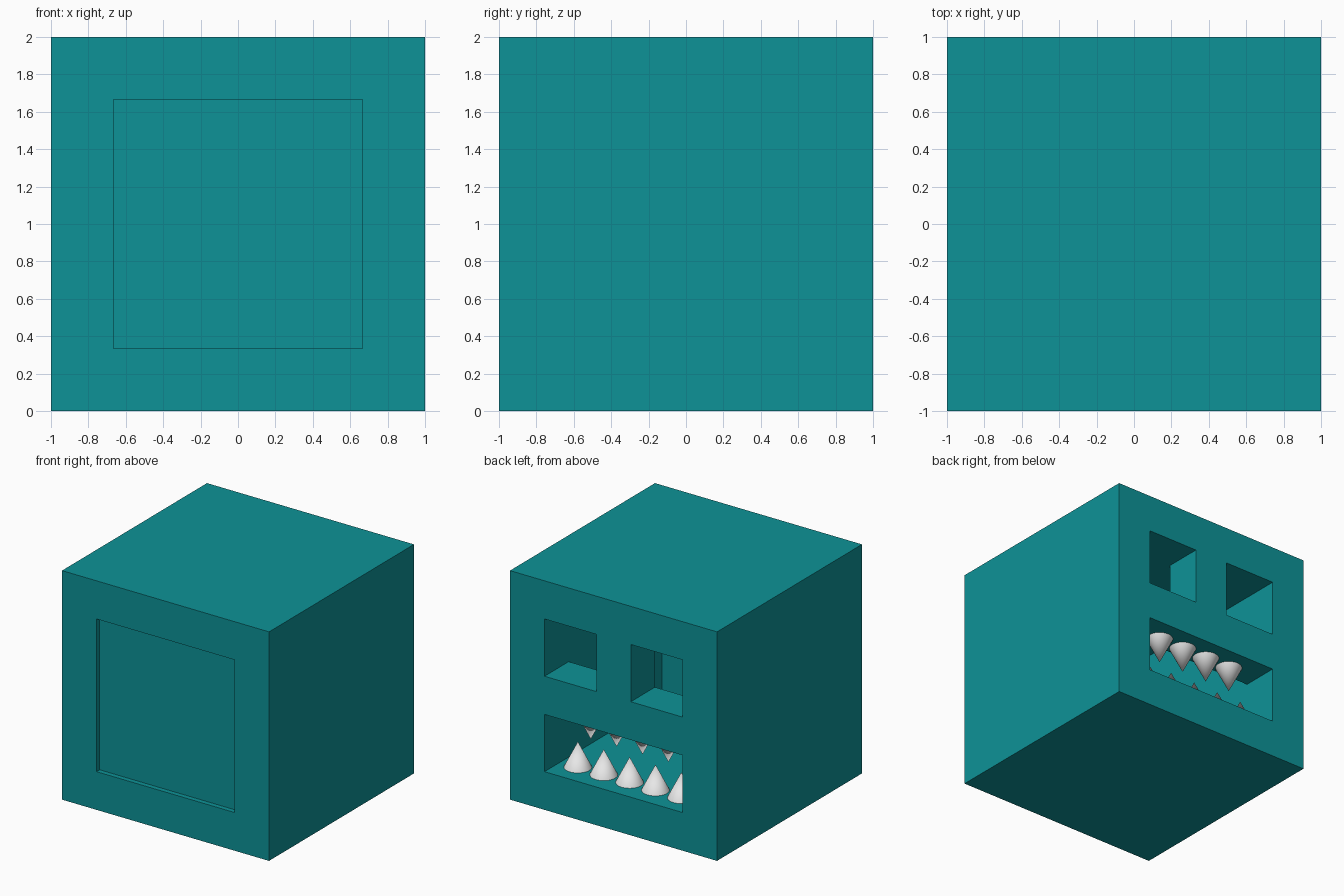
import bpy
import bmesh
import math

T = 1 / 3                      # wall thickness
IN = 1 - T                     # half-width of the inner room
EYE = T / 2                    # inner edge of each eye hole
ROW_Y = 7 / 9                  # depth line of the teeth
TOOTH_R, TOOTH_H = 1 / 9, 2 / 9

if "Cube" in bpy.data.objects:
    bpy.data.objects.remove(bpy.data.objects["Cube"], do_unlink=True)


def make_material(name, rgb):
    mat = bpy.data.materials.new(name)
    mat.use_nodes = True
    colour = (*rgb, 1.0)
    mat.diffuse_color = colour
    mat.node_tree.nodes["Principled BSDF"].inputs["Base Color"].default_value = colour
    return mat


teal = make_material("teal", (0.004, 0.29, 0.31))
white = make_material("tooth white", (0.8, 0.8, 0.8))


def add_object(name, bm, mat):
    mesh = bpy.data.meshes.new(name)
    bm.to_mesh(mesh)
    bm.free()
    mesh.materials.append(mat)
    obj = bpy.data.objects.new(name, mesh)
    bpy.context.collection.objects.link(obj)
    return obj


# Hollow body: blocks on a coarse grid, skinned where solid meets empty
xs = [-1, -IN, -EYE, EYE, IN, 1]
ys = [-1, IN, 1]
zs = [0, T, T + 0.5, T + 0.5 + T, 2 - T, 2]


def solid(i, j, k):
    if not (0 <= i < 5 and 0 <= j < 2 and 0 <= k < 5):
        return False
    inside = 1 <= i <= 3 and 1 <= k <= 3
    if j == 0:
        return not inside                      # room, open to the front
    mouth = inside and k == 1
    eye = k == 3 and i in (1, 3)
    return not (mouth or eye)


bm = bmesh.new()
cache = {}


def vert(c):
    if c not in cache:
        cache[c] = bm.verts.new((xs[c[0]], ys[c[1]], zs[c[2]]))
    return cache[c]


for cell in [(i, j, k) for i in range(5) for j in range(2) for k in range(5)]:
    if not solid(*cell):
        continue
    for axis in range(3):
        for side in (0, 1):
            beyond = list(cell)
            beyond[axis] += 2 * side - 1
            if solid(*beyond):
                continue
            corners = []
            for a, b in ((0, 0), (1, 0), (1, 1), (0, 1)):
                c = list(cell)
                c[axis] += side
                c[(axis + 1) % 3] += a
                c[(axis + 2) % 3] += b
                corners.append(vert(tuple(c)))
            bm.faces.new(corners if side else corners[::-1])
bmesh.ops.dissolve_limit(bm, angle_limit=math.radians(1),
                         verts=bm.verts[:], edges=bm.edges[:])
add_object("hollow_body", bm, teal)

# Thick front panel, set slightly into the opening
bm = bmesh.new()
bmesh.ops.create_cube(bm, size=1)
bmesh.ops.scale(bm, vec=(2 * IN, T, 2 * IN), verts=bm.verts)
bmesh.ops.translate(bm, vec=(0, -0.79, 1), verts=bm.verts)
add_object("front_panel", bm, teal)


# Teeth: five standing on the mouth floor, four hanging between them
def add_tooth(name, x, base_z, up):
    bm = bmesh.new()
    bmesh.ops.create_cone(bm, cap_ends=True, segments=32,
                          radius1=TOOTH_R, radius2=0, depth=TOOTH_H)
    obj = add_object(name, bm, white)
    obj.location = (x, ROW_Y, base_z + up * TOOTH_H / 2)
    if up < 0:
        obj.rotation_euler.x = math.pi
    bpy.ops.object.select_all(action='DESELECT')
    obj.select_set(True)
    bpy.context.view_layer.objects.active = obj
    bpy.ops.object.shade_smooth_by_angle(angle=math.radians(30))


for n in range(5):
    add_tooth(f"lower_tooth_{n + 1}", (n - 2) * 0.25, zs[1], 1)
for n in range(4):
    add_tooth(f"upper_tooth_{n + 1}", (n - 1.5) * 0.25, zs[2], -1)
